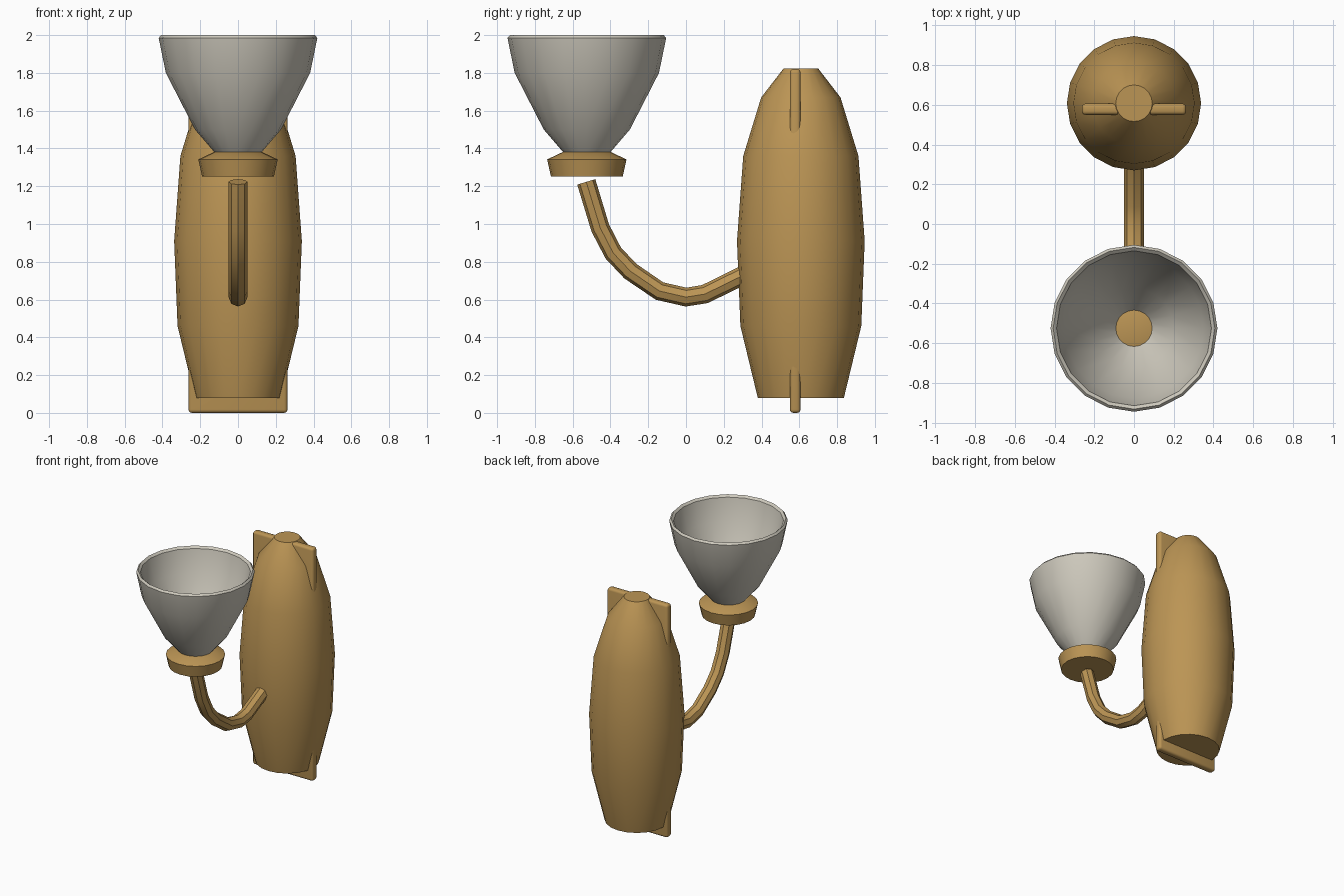
import bpy, bmesh, math
from mathutils import Vector

if "Cube" in bpy.data.objects:
    bpy.data.objects.remove(bpy.data.objects["Cube"])


def material(name, rgb):
    m = bpy.data.materials.new(name)
    m.diffuse_color = (*rgb, 1)
    m.use_nodes = True
    m.node_tree.nodes["Principled BSDF"].inputs["Base Color"].default_value = m.diffuse_color
    return m


brass = material("brass", (0.50, 0.30, 0.09))
glass = material("frosted glass", (0.62, 0.59, 0.51))


def finish(name, bm, mat, angle=35):
    bmesh.ops.recalc_face_normals(bm, faces=bm.faces[:])
    me = bpy.data.meshes.new(name)
    bm.to_mesh(me)
    bm.free()
    ob = bpy.data.objects.new(name, me)
    bpy.context.collection.objects.link(ob)
    me.materials.append(mat)
    bpy.ops.object.select_all(action='DESELECT')
    ob.select_set(True)
    bpy.context.view_layer.objects.active = ob
    bpy.ops.object.shade_smooth_by_angle(angle=math.radians(angle))
    return ob


def skin(bm, rings, loop=False, caps=True):
    """Bridge successive rings of vertices with quads."""
    n = len(rings[0])
    pairs = list(zip(rings, rings[1:])) + ([(rings[-1], rings[0])] if loop else [])
    for a, b in pairs:
        for i in range(n):
            j = (i + 1) % n
            bm.faces.new((a[i], a[j], b[j], b[i]))
    if caps and not loop:
        bm.faces.new(rings[0])
        bm.faces.new(rings[-1])


def lathe(name, profile, y, mat, loop=False, sides=20):
    bm = bmesh.new()
    rings = []
    for r, z in profile:
        rings.append([bm.verts.new((r * math.cos(2 * math.pi * i / sides),
                                    y + r * math.sin(2 * math.pi * i / sides), z))
                      for i in range(sides)])
    skin(bm, rings, loop)
    return finish(name, bm, mat)


# Barrel-shaped wall body
lathe("wall_body", [(0.228, 0.08), (0.32, 0.46), (0.338, 0.91), (0.305, 1.36),
                    (0.21, 1.67), (0.092, 1.823)], 0.608, brass)

# Thin mounting plate running through the body, with rounded edges
bm = bmesh.new()
bmesh.ops.create_cube(bm, size=1)
for v in bm.verts:
    v.co = Vector((v.co.x * 0.524, 0.578 + v.co.y * 0.056, 0.91 + v.co.z * 1.82))
bmesh.ops.bevel(bm, geom=bm.edges[:], offset=0.018, segments=3, profile=0.5, affect='EDGES')
finish("mounting_plate", bm, brass)

# Curved eight-sided arm
path = [(-0.528, 1.223), (-0.454, 0.979), (-0.385, 0.846), (-0.294, 0.75), (-0.14, 0.645),
        (0.0, 0.613), (0.10, 0.629), (0.284, 0.719), (0.40, 0.78)]
pts = [Vector((0, y, z)) for y, z in path]
bm = bmesh.new()
rings = []
for k, p in enumerate(pts):
    before = (p - pts[k - 1]).normalized() if k else Vector()
    after = (pts[k + 1] - p).normalized() if k < len(pts) - 1 else Vector()
    t = (before + after).normalized()
    side = Vector((1, 0, 0))
    up = t.cross(side)
    rings.append([bm.verts.new(p + 0.05 * (side * math.cos(a) + up * math.sin(a)))
                  for a in (i * math.pi / 4 for i in range(8))])
skin(bm, rings)
finish("arm", bm, brass)

# Collar under the shade
lathe("shade_collar", [(0.19, 1.252), (0.21, 1.342), (0.125, 1.382)], -0.525, brass)

# Hollow shade, open at both ends
lathe("shade", [(0.125, 1.38), (0.228, 1.50), (0.382, 1.80), (0.42, 1.985), (0.407, 2.0),
                (0.39, 1.985), (0.352, 1.81), (0.20, 1.52), (0.09, 1.38)],
      -0.525, glass, loop=True)
